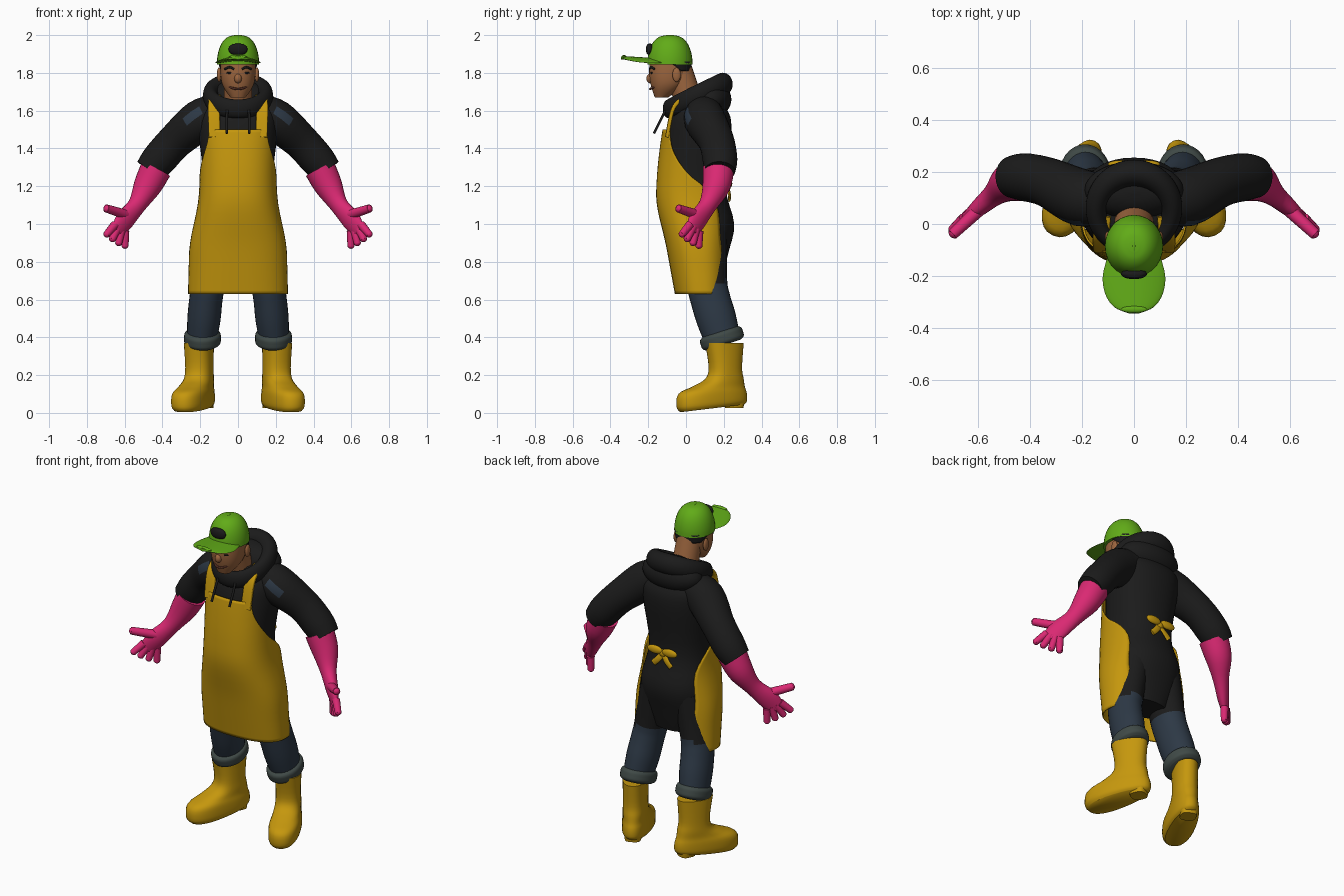
import bpy, bmesh, math
from mathutils import Vector

cube = bpy.data.objects.get("Cube")
if cube:
    bpy.data.objects.remove(cube)


def material(name, red, green, blue):
    mat = bpy.data.materials.new(name)
    mat.use_nodes = True
    colour = (red, green, blue, 1)
    mat.diffuse_color = colour
    mat.node_tree.nodes["Principled BSDF"].inputs["Base Color"].default_value = colour
    return mat


BLACK = material("black cloth", .011, .011, .011)
YELLOW = material("yellow rubber", .56, .31, .004)
PINK = material("pink rubber", .7, .022, .17)
GREEN = material("green cap", .12, .41, .009)
DENIM = material("blue denim", .026, .04, .06)
CUFF = material("grey denim", .05, .067, .062)
SKIN = material("brown skin", .33, .13, .048)
LIP = material("dark brown", .08, .025, .015)


def smooth(sections, loop=False, steps=4):
    """Catmull-Rom interpolation of whole sections, radii included."""
    count, result = len(sections), []

    def pick(index):
        return sections[index % count if loop else min(max(index, 0), count - 1)]

    for i in range(count if loop else count - 1):
        for step in range(steps):
            t = step / steps
            near = zip(pick(i - 1), pick(i), pick(i + 1), pick(i + 2))
            result.append([b + t * (c - a + t * (2 * a - 5 * b + 4 * c - d
                           + t * (3 * b - a - 3 * c + d))) / 2 for a, b, c, d in near])
    return result if loop else result + [list(sections[-1])]


def power(value, exponent):
    """Superellipse coordinate: exponent two is round, more is boxier."""
    return math.copysign(abs(value) ** (2 / exponent), value)


def build(name, rings, mats, wrap=True, loop=False, rule=None):
    """Join rings of points into a smooth shaded mesh."""
    bm = bmesh.new()
    rows = [[bm.verts.new(point) for point in ring] for ring in rings]
    pairs = list(zip(rows, rows[1:]))
    if loop:
        pairs.append((rows[-1], rows[0]))
    for low, high in pairs:
        size = len(low)
        for i in range(size if wrap else size - 1):
            j = (i + 1) % size
            bm.faces.new((low[i], low[j], high[j], high[i]))
    if wrap and not loop:
        bm.faces.new(rows[0])
        bm.faces.new(rows[-1])
    bmesh.ops.recalc_face_normals(bm, faces=bm.faces)
    if rule:
        for face in bm.faces:
            face.material_index = rule(face.calc_center_median(), face.normal)
    mesh = bpy.data.meshes.new(name)
    bm.to_mesh(mesh)
    bm.free()
    obj = bpy.data.objects.new(name, mesh)
    bpy.context.collection.objects.link(obj)
    for mat in mats:
        mesh.materials.append(mat)
    bpy.ops.object.select_all(action='DESELECT')
    bpy.context.view_layer.objects.active = obj
    obj.select_set(True)
    bpy.ops.object.shade_smooth_by_angle(angle=math.radians(50))
    return obj


def loft(name, sections, *mats, across=(1, 0, 0), size=(), depth=1, flat=False, exponent=2,
         sides=28, loop=False, egg=0, rule=None, warp=None):
    """Skin sections of x, y, z, half width and, when not round, half depth."""
    full = [(*s, *size) for s in sections]
    full = smooth([s if len(s) == 5 else (*s, s[3] * depth) for s in full], loop)
    centres = [Vector(s[:3]) for s in full]
    last, rings = len(full) - 1, []
    for i, (centre, section) in enumerate(zip(centres, full)):
        after = centres[(i + 1) % len(full) if loop else min(i + 1, last)]
        before = centres[i - 1 if loop else max(i - 1, 0)]
        axis = Vector((0, 0, 1)) if flat else (after - before).normalized()
        side = Vector(across)
        side = (side - axis * side.dot(axis)).normalized()
        front = axis.cross(side)
        ring = []
        for j in range(sides):
            turn = math.tau * j / sides
            u, v = power(math.cos(turn), exponent), power(math.sin(turn), exponent)
            ring.append(centre + side * section[3] * u * (1 - egg * v) + front * section[4] * v)
        rings.append([warp(point) for point in ring] if warp else ring)
    return build(name, rings, mats, loop=loop, rule=rule)


def stack(name, rows, mat, exponent=2.2):
    """Level sections of z, y, half width, half depth on the centre line."""
    return loft(name, [(0, y, z, rx, ry) for z, y, rx, ry in rows], mat,
                flat=True, exponent=exponent, sides=40)


def shell(name, rows, mat, facing):
    """Open wrap of z, centre y, half width, half depth and half angle."""
    spread = [i / 20 - 1 for i in range(41)]
    rings = []
    for z, y, rx, ry, half in smooth(rows):
        turns = [math.radians(half) * part for part in spread]
        rings.append([(rx * power(math.sin(t), 2.4), y + facing * ry * power(math.cos(t), 2.4), z)
                      for t in turns])
    obj = build(name, rings, [mat], wrap=False)
    wall = obj.modifiers.new("thickness", 'SOLIDIFY')
    wall.thickness = .008
    wall.offset = 0


def blob(name, centre, radii, mat, start=-85, exponent=2):
    """Ellipsoid, or a dome when the start angle is zero."""
    x, y, z = centre
    rx, ry, rz = radii
    sections = []
    for i in range(9):
        turn = math.radians(start + (85 - start) * i / 8)
        reach = power(math.cos(turn), exponent)
        sections.append((x, y, z + rz * math.sin(turn), rx * reach, ry * reach))
    loft(name, sections, mat, flat=True)


def finger(name, base, direction, length, radius):
    """Straight finger with a round tip."""
    direction = direction.normalized()
    sections = [(*base, radius * 1.2)]
    for i in range(5):
        turn = math.radians(20 * i)
        centre = base + direction * (length - radius + radius * math.sin(turn))
        sections.append((*centre, radius * math.cos(turn)))
    loft(name, sections, PINK, across=(.9, .3, .1), sides=14)


# Torso with seat
stack("hoodie_body", [(.72, .1, .13, .09), (.85, .09, .19, .135), (1, .09, .205, .165),
                      (1.2, .04, .18, .17), (1.5, .07, .21, .17), (1.6, .08, .2, .14),
                      (1.67, .06, .1, .1)], BLACK)

# Apron with open back
shell("apron", [(.63, .085, .26, .14, 150), (.74, .075, .258, .15, 146), (.9, .06, .25, .165, 134),
                (1.1, .04, .21, .19, 126), (1.25, .04, .2, .19, 88), (1.4, .05, .205, .185, 52),
                (1.5, .06, .22, .18, 39)], YELLOW, facing=-1)

# Hood: folded rim rising to the back, and a hanging pouch
rim = []
for i in range(16):
    x, y = math.sin(math.tau * i / 16), -math.cos(math.tau * i / 16)
    rim.append((.145 * x, .05 + .145 * y, 1.675 + .065 * y, .055 + .006 * y, .04 + .012 * y))
loft("hood_rim", rim, BLACK, across=(0, 0, 1), loop=True)
blob("hood_pouch", (0, .13, 1.66), (.19, .11, .1), BLACK)

# Neck and head
loft("neck", [(0, .03, 1.6, .075), (0, -.04, 1.82, .072)], SKIN)
stack("head", [(1.67, -.13, .04, .035), (1.73, -.1, .08, .085), (1.8, -.09, .093, .105),
               (1.9, -.09, .09, .1)], SKIN)
blob("nose", (0, -.19, 1.77), (.02, .02, .025), SKIN)
grin = [i / 4 for i in range(-4, 5)]
loft("smile", [(.06 * q, .042 * q * q - .189, 1.715 + .02 * q * q) for q in grin], LIP,
     across=(0, 0, 1), size=(.006, .006), sides=10)
shell("hair", [(1.81, -.085, .095, .106, 60), (1.86, -.085, .1, .112, 95)], BLACK, facing=1)


# Cap
def arch(point):
    return point - Vector((0, 0, 1.3 * point.x ** 2))


blob("cap_crown", (0, -.085, 1.845), (.112, .12, .155), GREEN, start=0, exponent=2.8)
brim = [(-.12, .1), (-.2, .12), (-.27, .11), (-.32, .075), (-.343, .02)]
loft("cap_bill", [(0, y, 1.86 - .06 * y, width, .009) for y, width in brim], GREEN, warp=arch)
blob("bill_tip", (0, -.328, 1.885), (.05, .013, .009), GREEN)
seam = [math.radians(30 * i) for i in range(7)]
loft("cap_seam", [(0, -.085 - .1 * math.cos(t), 1.9 + .096 * math.sin(t)) for t in seam], GREEN,
     size=(.006, .006), sides=10)
blob("cap_patch", (0, -.192, 1.925), (.05, .02, .03), BLACK, exponent=3)

# Knot at the back
blob("bow_knot", (0, .22, 1.2), (.025, .018, .022), YELLOW)


def lift(point):
    """Raise the sole towards the heel."""
    return point + Vector((0, 0, .12 * (point.y + .06) * max(0, 1 - 10 * point.z)))


def worn(centre, normal):
    return int(.21 < abs(centre.x) < .27 and 1.54 < centre.z < 1.6 and normal.y < -.4)


def below_hem(centre, normal):
    return int(centre.z < .7)


for s, side in ((1, "left"), (-1, "right")):
    def flip(sections):
        return [(s * q[0], *q[1:]) for q in sections]

    # Face details
    blob(side + "_ear", (.1 * s, -.05, 1.79), (.012, .022, .038), SKIN)
    blob(side + "_eye", (.04 * s, -.181, 1.8), (.022, .008, .006), BLACK)
    loft(side + "_brow", flip([(.02, -.19, 1.82), (.045, -.185, 1.83), (.07, -.165, 1.82)]), BLACK,
         across=(0, 0, 1), size=(.006, .006), sides=10)

    # Straps, drawstrings and bow
    loft(side + "_strap", flip([(.124, -.1, 1.46), (.128, -.072, 1.6), (.125, -.03, 1.655),
                                (.12, .03, 1.675)]), YELLOW, size=(.031, .011), exponent=5)
    loft(side + "_drawstring", flip([(.055, -.1, 1.62), (.06, -.13, 1.56), (.06, -.17, 1.48)]),
         BLACK, size=(.007, .007), sides=10)
    blob(side + "_bow_loop", (.05 * s, .23, 1.215), (.05, .015, .025), YELLOW)
    loft(side + "_bow_tail", flip([(0, .22, 1.2), (.03, .23, 1.16), (.06, .23, 1.13)]), YELLOW,
         size=(.018, .007), sides=12)

    # Sleeves with a worn shoulder patch
    loft(side + "_sleeve", flip([(.1, .1, 1.6, .09), (.2, .1, 1.55, .11), (.33, .16, 1.44, .095),
                                 (.42, .18, 1.34, .092), (.47, .18, 1.28, .08)]),
         BLACK, DENIM, across=(s, 0, 1), rule=worn)

    # Gloves with fanned fingers
    across = Vector((.65 * s, -.6, .4)).normalized()
    along = Vector((.3 * s, -.3, -.9))
    loft(side + "_glove", flip([(.435, .172, 1.29, .083, .083), (.48, .16, 1.2, .074, .074),
                                (.535, .115, 1.1, .05, .045), (.6, .06, 1.02, .058, .032),
                                (.64, .03, .96, .045, .018)]), PINK, across=across)
    knuckle = Vector((.625 * s, .045, .98))
    for i, name in enumerate(("little", "ring", "middle", "index")):
        fan = (2 * i - 3) / 3
        finger(f"{side}_{name}_finger", knuckle + across * .04 * fan, along + across * .45 * fan,
               .095, .019)
    finger(side + "_thumb", Vector((.595 * s, .055, 1.05)), across + along * .2, .155, .022)

    # Trousers: dark above, denim below the apron, with a rolled cuff
    loft(side + "_leg", flip([(.11, .1, .95, .1), (.155, .11, .7, .09), (.17, .13, .6, .088),
                              (.18, .16, .5, .088), (.19, .19, .4, .08)]),
         BLACK, DENIM, depth=1.2, rule=below_hem)
    roll = [i / 4 for i in range(-4, 5)]
    loft(side + "_trouser_cuff", [(.188 * s, .19 - .012 * q, .395 + .036 * q, .098 - .02 * q ** 4)
                                  for q in roll], CUFF, depth=1.2)

    # Boots turned outwards: height, toe y, heel y, half width
    rows = [(0, -.04, .32, .07), (.03, -.06, .335, .083), (.1, -.05, .335, .083),
            (.14, .03, .32, .074), (.18, .1, .31, .07), (.24, .12, .3, .068), (.37, .1, .31, .07)]
    outward = (.91, .4 * s, 0)
    loft(side + "_boot", [(s * (.292 - .22 * (toe + heel)), (toe + heel) / 2, z, width,
                           (heel - toe) / 2) for z, toe, heel, width in rows], YELLOW,
         across=outward, flat=True, exponent=2.3, egg=.16, warp=lift)
    loft(side + "_boot_heel", flip([(.18, .255, .025, .045), (.18, .255, .06, .05)]), YELLOW,
         across=outward, flat=True, exponent=3)
